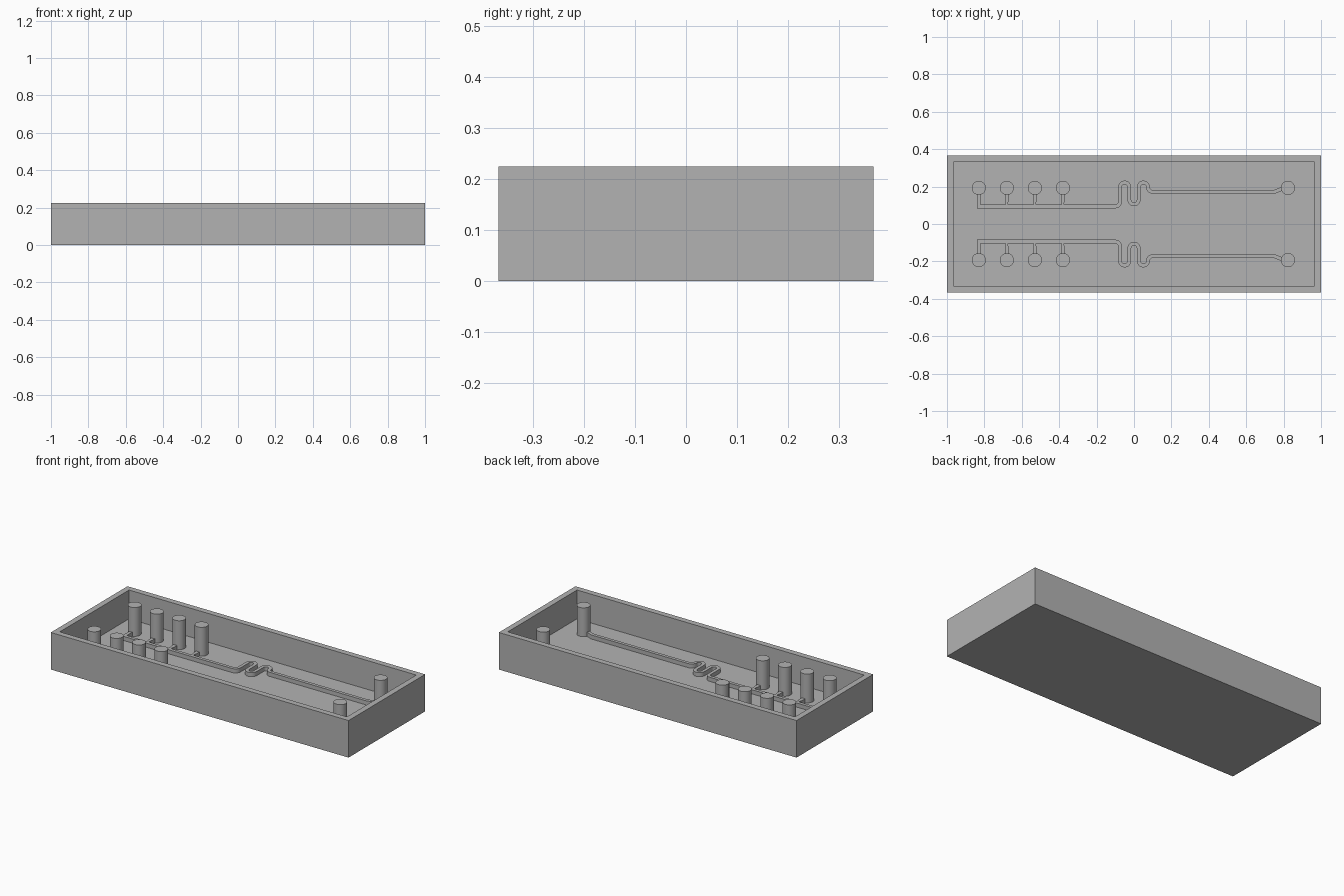
import bpy, bmesh
from math import sin, cos, radians
from mathutils import Vector

cube = bpy.data.objects.get("Cube")
if cube:
    bpy.data.objects.remove(cube)

LENGTH, WIDTH, HEIGHT = 2.0, 0.735, 0.225
FLOOR, WALL = 0.05, 0.05
CHANNEL_TOP = FLOOR + 0.025
PORT_Y, PORT_R = 0.193, 0.0375
MAIN_Y, OUT_Y = 0.094, 0.172
INLETS = [-0.83, -0.68, -0.53, -0.38]
OUTLET = 0.823

grey = bpy.data.materials.new("plain grey")
grey.use_nodes = True
grey.diffuse_color = (0.45, 0.45, 0.45, 1)
grey.node_tree.nodes["Principled BSDF"].inputs["Base Color"].default_value = grey.diffuse_color


def finish(bm, name, smooth=True):
    """Turn a bmesh into a named, shaded object."""
    bmesh.ops.recalc_face_normals(bm, faces=bm.faces[:])
    mesh = bpy.data.meshes.new(name)
    bm.to_mesh(mesh)
    bm.free()
    mesh.materials.append(grey)
    obj = bpy.data.objects.new(name, mesh)
    bpy.context.collection.objects.link(obj)
    if smooth:
        bpy.ops.object.select_all(action='DESELECT')
        obj.select_set(True)
        bpy.context.view_layer.objects.active = obj
        bpy.ops.object.shade_smooth_by_angle(angle=radians(35))
    return obj


def arc(cx, cy, start, end, r=0.025, steps=12):
    angles = [radians(start + (end - start) * i / steps) for i in range(steps + 1)]
    return [(cx + r * cos(a), cy + r * sin(a)) for a in angles]


def ribbon(name, path, widths, side):
    """Raised rectangular channel along a flat path with mitred corners."""
    pts = [Vector((x, y * side)) for x, y in path]
    bm = bmesh.new()
    rings = []
    for i, p in enumerate(pts):
        before = (p - pts[i - 1]).normalized() if i else None
        after = (pts[i + 1] - p).normalized() if i + 1 < len(pts) else None
        before, after = before or after, after or before
        n1, n2 = Vector((-before.y, before.x)), Vector((-after.y, after.x))
        n = (n1 + n2).normalized()
        n *= widths[i] / 2 / n.dot(n1)
        rings.append([bm.verts.new((*(p + n * s), z)) for s, z in
                      ((1, FLOOR), (1, CHANNEL_TOP), (-1, CHANNEL_TOP), (-1, FLOOR))])
    for a, b in zip(rings, rings[1:]):
        for k in range(4):
            j = (k + 1) % 4
            bm.faces.new((a[k], a[j], b[j], b[k]))
    bm.faces.new(rings[0])
    bm.faces.new(rings[-1])
    finish(bm, name)


def pillar(name, x, y):
    bm = bmesh.new()
    bmesh.ops.create_cone(bm, cap_ends=True, segments=48, radius1=PORT_R,
                          radius2=PORT_R, depth=HEIGHT - FLOOR)
    bmesh.ops.translate(bm, verts=bm.verts, vec=(x, y, (HEIGHT + FLOOR) / 2))
    finish(bm, name)


# Open tray: a block whose top is inset and sunk to the floor
bm = bmesh.new()
bmesh.ops.create_cube(bm, size=1)
bmesh.ops.scale(bm, verts=bm.verts, vec=(LENGTH, WIDTH, HEIGHT))
bmesh.ops.translate(bm, verts=bm.verts, vec=(0, 0, HEIGHT / 2))
top = max(bm.faces, key=lambda f: f.calc_center_median().z)
bmesh.ops.inset_region(bm, faces=[top], thickness=WALL)
pocket = bmesh.ops.extrude_discrete_faces(bm, faces=[top])["faces"][0]
bmesh.ops.translate(bm, verts=pocket.verts, vec=(0, 0, FLOOR - HEIGHT))
finish(bm, "tray", smooth=False)

# Main channel centre line with its serpentine mixer
HIGH, LOW = 0.197, 0.13
main_path = [(INLETS[0], PORT_Y - 0.02), (INLETS[0], MAIN_Y)]
main_path += arc(-0.10, MAIN_Y + 0.025, -90, 0)
main_path += arc(-0.05, HIGH, 180, 0)
main_path += arc(0, LOW, 180, 360)
main_path += arc(0.05, HIGH, 180, 0)
main_path += arc(0.10, OUT_Y + 0.025, 180, 270)[1:]
main_path += [(0.75, OUT_Y), (OUTLET - 0.02, PORT_Y)]

# Short funnel from each inner inlet to the main channel
stub_y = [PORT_Y - 0.02, 0.128, 0.116, MAIN_Y + 0.01]
stub_w = [0.022, 0.022, 0.014, 0.014]

for side, label in ((1, "back"), (-1, "front")):
    ribbon(f"{label}_channel", main_path, [0.02] * len(main_path), side)
    for i, x in enumerate(INLETS):
        pillar(f"{label}_inlet_pillar_{i + 1}", x, side * PORT_Y)
        if i:
            ribbon(f"{label}_inlet_channel_{i + 1}", [(x, y) for y in stub_y], stub_w, side)
    pillar(f"{label}_outlet_pillar", OUTLET, side * PORT_Y)
